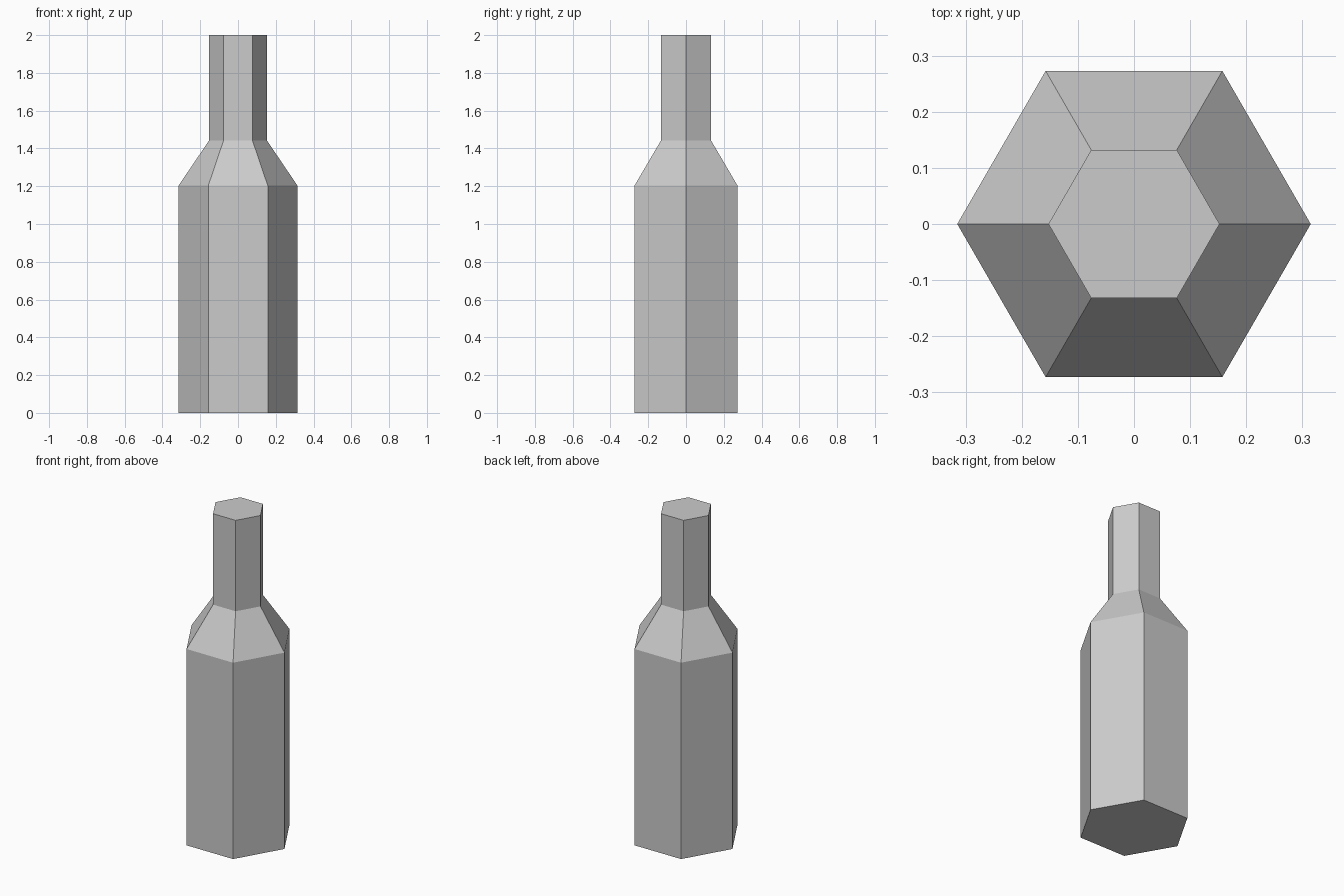
import bpy, bmesh
from math import cos, sin, tau

if "Cube" in bpy.data.objects:
    bpy.data.objects.remove(bpy.data.objects["Cube"])

SIDES = 6
# Profile from base to mouth: (radius, height)
PROFILE = [(0.315, 0.0), (0.315, 1.203), (0.1525, 1.443), (0.1525, 2.0)]

# Bottle: stacked hexagonal rings joined by flat side panels
bm = bmesh.new()
rings = [[bm.verts.new((r * cos(tau * i / SIDES), r * sin(tau * i / SIDES), z))
          for i in range(SIDES)] for r, z in PROFILE]
for low, high in zip(rings, rings[1:]):
    for i in range(SIDES):
        j = (i + 1) % SIDES
        bm.faces.new((low[i], low[j], high[j], high[i]))

# Flat base and closed mouth
bm.faces.new(rings[0][::-1])
bm.faces.new(rings[-1])

mesh = bpy.data.meshes.new("bottle")
bm.to_mesh(mesh)
bm.free()
bottle = bpy.data.objects.new("bottle", mesh)
bpy.context.collection.objects.link(bottle)
